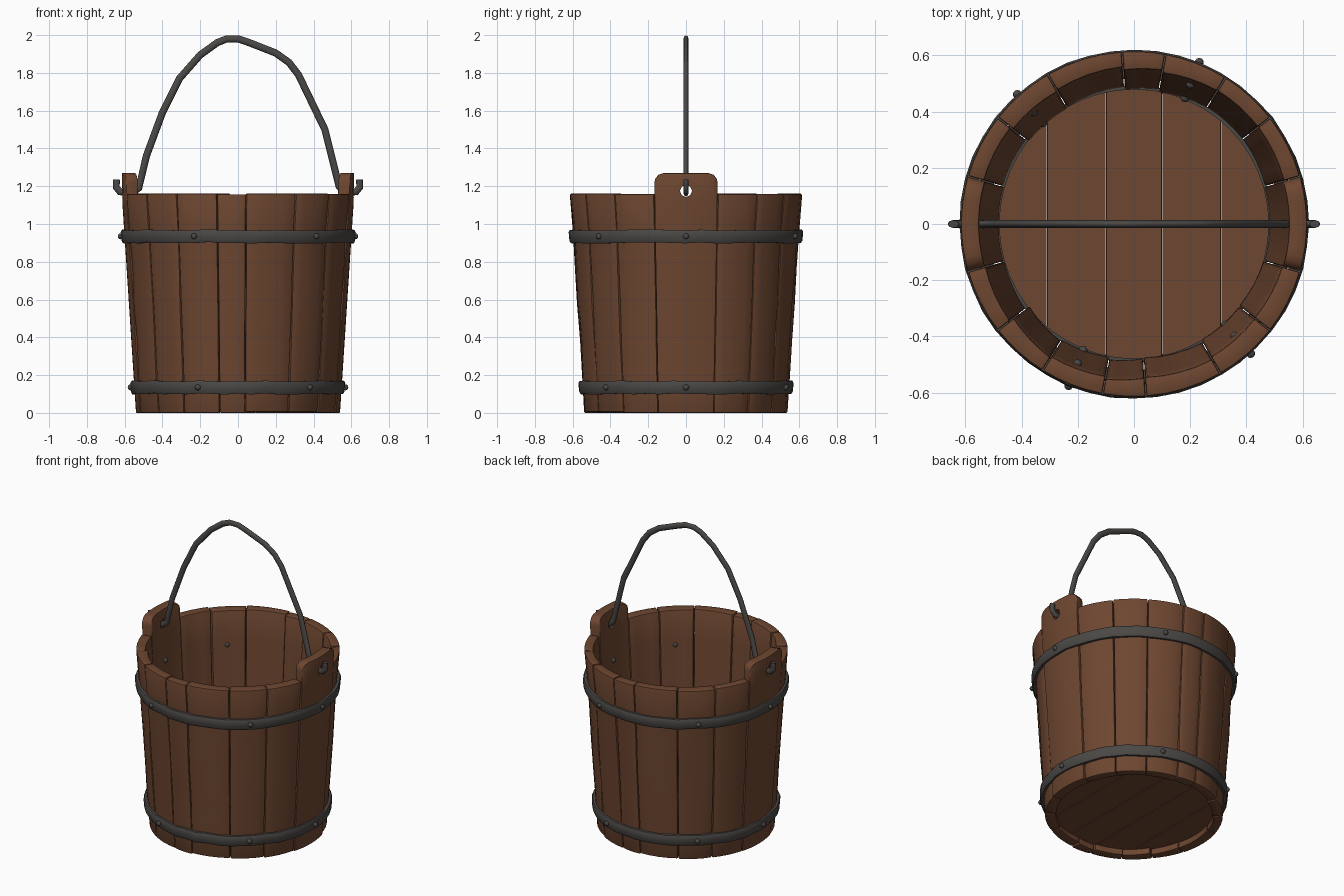
import bpy, bmesh, math, random
from mathutils import Vector

random.seed(7)
if "Cube" in bpy.data.objects:
    bpy.data.objects.remove(bpy.data.objects["Cube"])


def material(name, rgb):
    m = bpy.data.materials.new(name)
    m.use_nodes = True
    m.diffuse_color = (*rgb, 1)
    bsdf = m.node_tree.nodes["Principled BSDF"]
    bsdf.inputs["Base Color"].default_value = (*rgb, 1)
    bsdf.inputs["Roughness"].default_value = 0.8
    return m


WOOD = material("brown wood", (0.155, 0.062, 0.030))
IRON = material("dark iron", (0.070, 0.065, 0.060))


def activate(ob):
    bpy.ops.object.select_all(action='DESELECT')
    ob.select_set(True)
    bpy.context.view_layer.objects.active = ob


def smooth(ob, angle=40):
    activate(ob)
    bpy.ops.object.shade_smooth_by_angle(angle=math.radians(angle))


def finish(name, bm, mat, bevel=0.0):
    bmesh.ops.recalc_face_normals(bm, faces=bm.faces)
    me = bpy.data.meshes.new(name)
    bm.to_mesh(me)
    bm.free()
    me.materials.append(mat)
    ob = bpy.data.objects.new(name, me)
    bpy.context.collection.objects.link(ob)
    if bevel:
        mod = ob.modifiers.new("soft edges", 'BEVEL')
        mod.width = bevel
        mod.segments = 2
        mod.limit_method = 'ANGLE'
        mod.angle_limit = math.radians(50)
        activate(ob)
        bpy.ops.object.modifier_apply(modifier=mod.name)
    return ob


def outer(z):
    """Radius of the tapered bucket wall at height z."""
    return 0.54 + 0.065 * min(z, 1.16)


def polar(r, a, z):
    return Vector((r * math.cos(a), r * math.sin(a), z))


def stave(name, start, end, ear=False):
    a0, a1 = math.radians(start) + 0.003, math.radians(end) - 0.003
    cols, rows = (12, 8) if ear else (4, 6)
    half, corner = 0.165, 0.05
    jit = lambda s: 0 if ear else random.uniform(-s, s)
    top, bottom = 1.16 + jit(0.004), max(0, jit(0.006))
    thick = [0.063 + jit(0.009), 0.063 + jit(0.009)]
    warp = [[abs(jit(0.008)) for _ in range(rows + 1)] for _ in range(2)]
    bm = bmesh.new()
    grid = []
    for i in range(cols + 1):
        t = i / cols
        if ear:  # crowd columns toward the rounded corners
            t = 0.5 - 0.5 * math.cos(math.pi * t)
            d = max(0, abs(2 * t - 1) * half - (half - corner))
            top = 1.27 - corner + math.sqrt(max(0, corner ** 2 - d ** 2))
        a = a0 + (a1 - a0) * t
        line = []
        for j in range(rows + 1):
            z = bottom + (top - bottom) * j / rows
            dent = warp[0][j] * (1 - t) ** 2 + warp[1][j] * t ** 2
            r = outer(z) - (dent if j < rows else 0)
            inner = outer(z) - thick[0] * (1 - t) - thick[1] * t
            line.append((bm.verts.new(polar(r, a, z)), bm.verts.new(polar(inner, a, z))))
        grid.append(line)
    for i in range(cols):
        p, q = grid[i], grid[i + 1]
        for j in range(rows):
            for k in (0, 1):
                bm.faces.new((p[j][k], q[j][k], q[j + 1][k], p[j + 1][k]))
        for j in (0, rows):
            bm.faces.new((p[j][0], q[j][0], q[j][1], p[j][1]))
    for line in (grid[0], grid[-1]):
        for j in range(rows):
            bm.faces.new((line[j][0], line[j + 1][0], line[j + 1][1], line[j][1]))
    return finish(name, bm, WOOD, 0.012 if ear else 0.007)


# Wall staves: the front run repeats half a turn around for the back
edges = [196, 218, 238, 259.5, 274, 300, 322, 344]
for side, turn in (("front", 0), ("back", 180)):
    for n in range(len(edges) - 1):
        smooth(stave(f"{side}_stave_{n + 1}", edges[n] + turn, edges[n + 1] + turn))

# Taller side staves with holes for the handle
for side, mid in (("left", 0), ("right", 180)):
    ob = stave(f"{side}_ear_stave", mid - 16, mid + 16, True)
    bpy.ops.mesh.primitive_cylinder_add(
        vertices=8, radius=0.032, depth=0.4, rotation=(0, math.pi / 2, 0),
        location=(0.6 * math.cos(math.radians(mid)), 0, 1.175))
    cutter = bpy.context.object
    cutter.hide_render = True
    mod = ob.modifiers.new("handle hole", 'BOOLEAN')
    mod.operation = 'DIFFERENCE'
    mod.solver = 'EXACT'
    mod.object = cutter
    activate(ob)
    bpy.ops.object.modifier_apply(modifier=mod.name)
    bpy.data.objects.remove(cutter)
    smooth(ob)

# Floor planks, each a slice of a disc
FLOOR_R = 0.492
cuts = [-0.49, -0.31, -0.1, 0.1, 0.31, 0.49]
for n in range(len(cuts) - 1):
    x0, x1 = cuts[n] + 0.001, cuts[n + 1] - 0.001
    xs = [x0 + (x1 - x0) * i / 8 for i in range(9)]
    arc = [(x, math.sqrt(FLOOR_R ** 2 - x * x)) for x in xs]
    outline = arc + [(x, -y) for x, y in reversed(arc)]
    bm = bmesh.new()
    face = bm.faces.new([bm.verts.new((x, y, 0.04)) for x, y in outline])
    up = bmesh.ops.extrude_face_region(bm, geom=[face])
    bmesh.ops.translate(bm, vec=(0, 0, 0.06),
                        verts=[v for v in up["geom"] if isinstance(v, bmesh.types.BMVert)])
    finish(f"floor_plank_{n + 1}", bm, WOOD, 0.003)


def ring(name, profile, wobble=0.0, steps=48):
    """Sweep a closed (radius, height) profile around the z axis."""
    bm = bmesh.new()
    loops = []
    for i in range(steps):
        dz, dr = random.uniform(-wobble, wobble), random.uniform(-wobble, wobble) * 0.5
        loops.append([bm.verts.new(polar(r + dr, math.tau * i / steps, z + dz))
                      for r, z in profile])
    count = len(profile)
    for i in range(steps):
        p, q = loops[i], loops[(i + 1) % steps]
        for k in range(count):
            m = (k + 1) % count
            bm.faces.new((p[k], q[k], q[m], p[m]))
    smooth(finish(name, bm, IRON), 50)


# Hammered hoops, with rivets showing outside and inside
rivet_angles = (0, 68, 132, 180, 248, 312)
for level, z in (("lower", 0.135), ("upper", 0.935)):
    r = outer(z)
    ring(f"{level}_hoop",
         [(r - 0.03, z - 0.034), (r + 0.010, z - 0.034), (r + 0.017, z - 0.022),
          (r + 0.019, z), (r + 0.021, z + 0.022), (r + 0.015, z + 0.034),
          (r - 0.03, z + 0.034)], 0.004)
    for deg in rivet_angles:
        for place, rad in (("outer", r + 0.02), ("inner", r - 0.064)):
            bpy.ops.mesh.primitive_uv_sphere_add(
                segments=10, ring_count=6, radius=0.016,
                location=polar(rad, math.radians(deg), z))
            rivet = bpy.context.object
            rivet.name = f"{level}_{place}_rivet_{deg}"
            rivet.data.materials.append(IRON)
            smooth(rivet, 60)

# Thin iron band around the floor
ring("floor_band", [(0.479, 0.095), (0.492, 0.095), (0.492, 0.108), (0.479, 0.108)])

# Bent handle with a hook at each end
path = [(-0.643, 1.235), (-0.645, 1.195), (-0.625, 1.17), (-0.56, 1.165), (-0.525, 1.19),
        (-0.485, 1.36), (-0.40, 1.59), (-0.31, 1.77), (-0.20, 1.895), (-0.11, 1.96),
        (-0.06, 1.98), (0.0, 1.98), (0.06, 1.96), (0.20, 1.905), (0.27, 1.855),
        (0.32, 1.79), (0.46, 1.50), (0.535, 1.20), (0.565, 1.165), (0.625, 1.17),
        (0.645, 1.195), (0.643, 1.235)]
curve = bpy.data.curves.new("handle", 'CURVE')
curve.dimensions = '3D'
curve.bevel_depth = 0.019
curve.bevel_resolution = 2
curve.use_fill_caps = True
spline = curve.splines.new('POLY')
spline.points.add(len(path) - 1)
for point, (x, z) in zip(spline.points, path):
    point.co = (x, 0, z, 1)
curve.materials.append(IRON)
handle = bpy.data.objects.new("handle", curve)
bpy.context.collection.objects.link(handle)
handle.scale.y = 0.72
activate(handle)
bpy.ops.object.convert(target='MESH')
smooth(bpy.context.object, 50)
